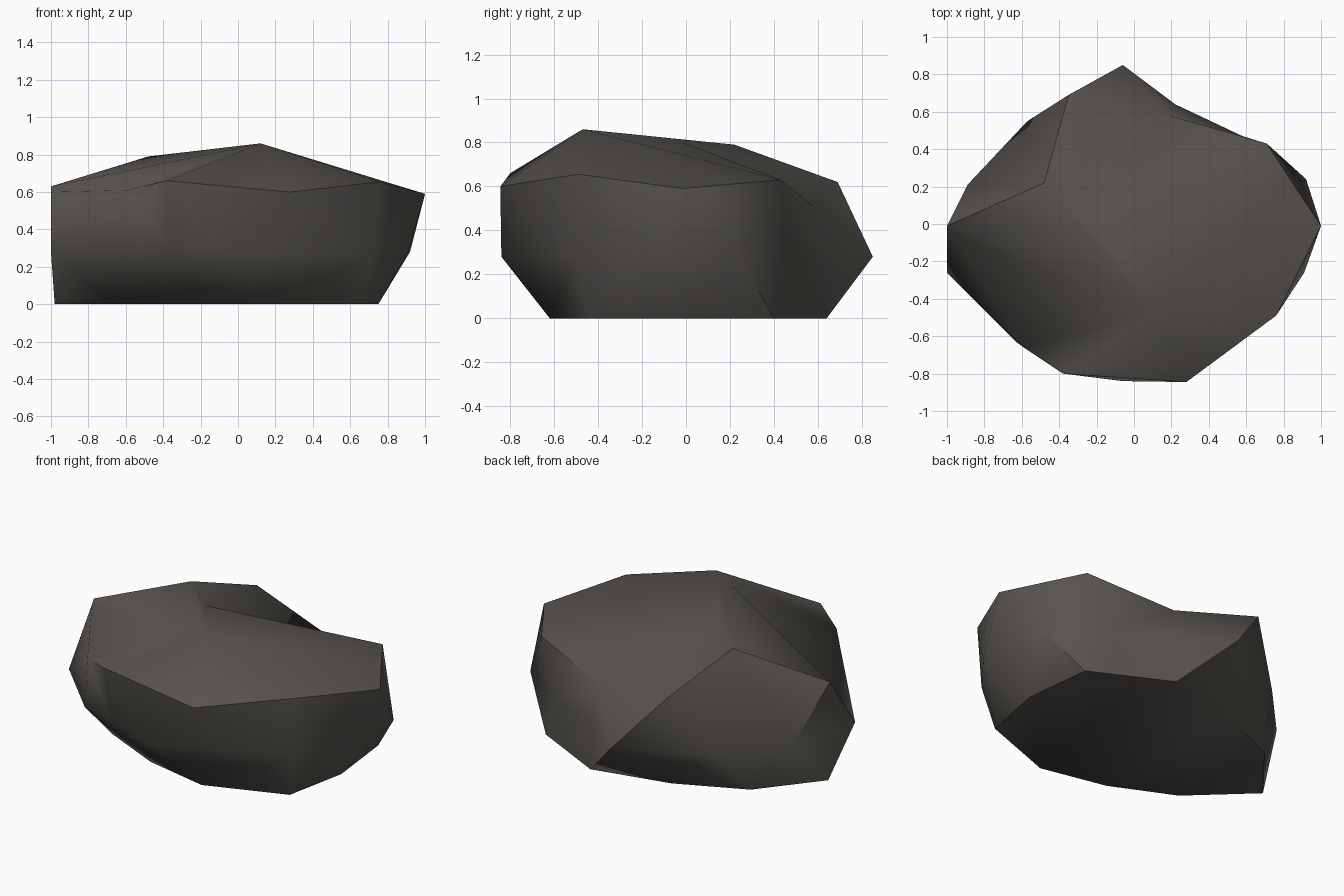
import bpy, bmesh, math

default = bpy.data.objects.get("Cube")
if default:
    bpy.data.objects.remove(default, do_unlink=True)


def make_material(name, colour):
    mat = bpy.data.materials.new(name)
    mat.use_nodes = True
    mat.diffuse_color = colour
    bsdf = mat.node_tree.nodes["Principled BSDF"]
    bsdf.inputs["Base Color"].default_value = colour
    bsdf.inputs["Roughness"].default_value = 0.9
    return mat


# Footprint, belly and upper rim outlines, counter-clockwise from the front right
FOOT = [(.67, -.44), (.75, -.04), (.7, .4), (.6, .45), (.4, .55), (.22, .64),
        (-.27, .53), (-.69, .34), (-.98, -.02), (-.63, -.35), (-.24, -.53), (.18, -.62)]
BELLY = [(.72, -.5), (.91, -.26), (.92, .24), (.58, .47), (.22, .64), (-.06, .85),
         (-.57, .55), (-.89, .21), (-1, -.26), (-.63, -.63), (-.35, -.74), (-.06, -.84)]
RIM = [(.76, -.49, .655), (1, -.01, .59), (.86, .2, .61), (.71, .43, .63),
       (.19, .58, .51), (-.35, .69, .62), (-.48, .22, .79), (-1, -.01, .63),
       (-1, -.03, .6), (-.59, -.66, .61), (-.38, -.8, .66), (.28, -.845, .6)]

bm = bmesh.new()
foot = [bm.verts.new((x, y, 0)) for x, y in FOOT]
belly = [bm.verts.new((x, y, .28)) for x, y in BELLY]
rim = [bm.verts.new(p) for p in RIM]
count = len(rim)

# Flat underside and faceted sides
bm.faces.new(foot[::-1])
for low, high in ((foot, belly), (belly, rim)):
    for i in range(count):
        j = (i + 1) % count
        bm.faces.new((low[i], low[j], high[j], high[i]))

# Sloping top: a peak in front, a crown above the notch at the back
crown = bm.verts.new((-.22, -.03, .805))
peak = bm.verts.new((.12, -.47, .86))
ridge, shoulder = 3, 6
for i in range(count):
    centre = crown if ridge <= i < shoulder else peak
    bm.faces.new((rim[i], rim[(i + 1) % count], centre))
bm.faces.new((crown, peak, rim[ridge]))
bm.faces.new((peak, crown, rim[shoulder]))

bmesh.ops.triangulate(bm, faces=bm.faces[:], quad_method='SHORT_EDGE')
bmesh.ops.recalc_face_normals(bm, faces=bm.faces[:])
mesh = bpy.data.meshes.new("boulder")
bm.to_mesh(mesh)
bm.free()

boulder = bpy.data.objects.new("boulder", mesh)
bpy.context.collection.objects.link(boulder)
mesh.materials.append(make_material("dark warm stone", (.095, .087, .076, 1)))

# Soft facets with the main ridges kept sharp
bpy.ops.object.select_all(action='DESELECT')
boulder.select_set(True)
bpy.context.view_layer.objects.active = boulder
bpy.ops.object.shade_smooth_by_angle(angle=math.radians(50))
